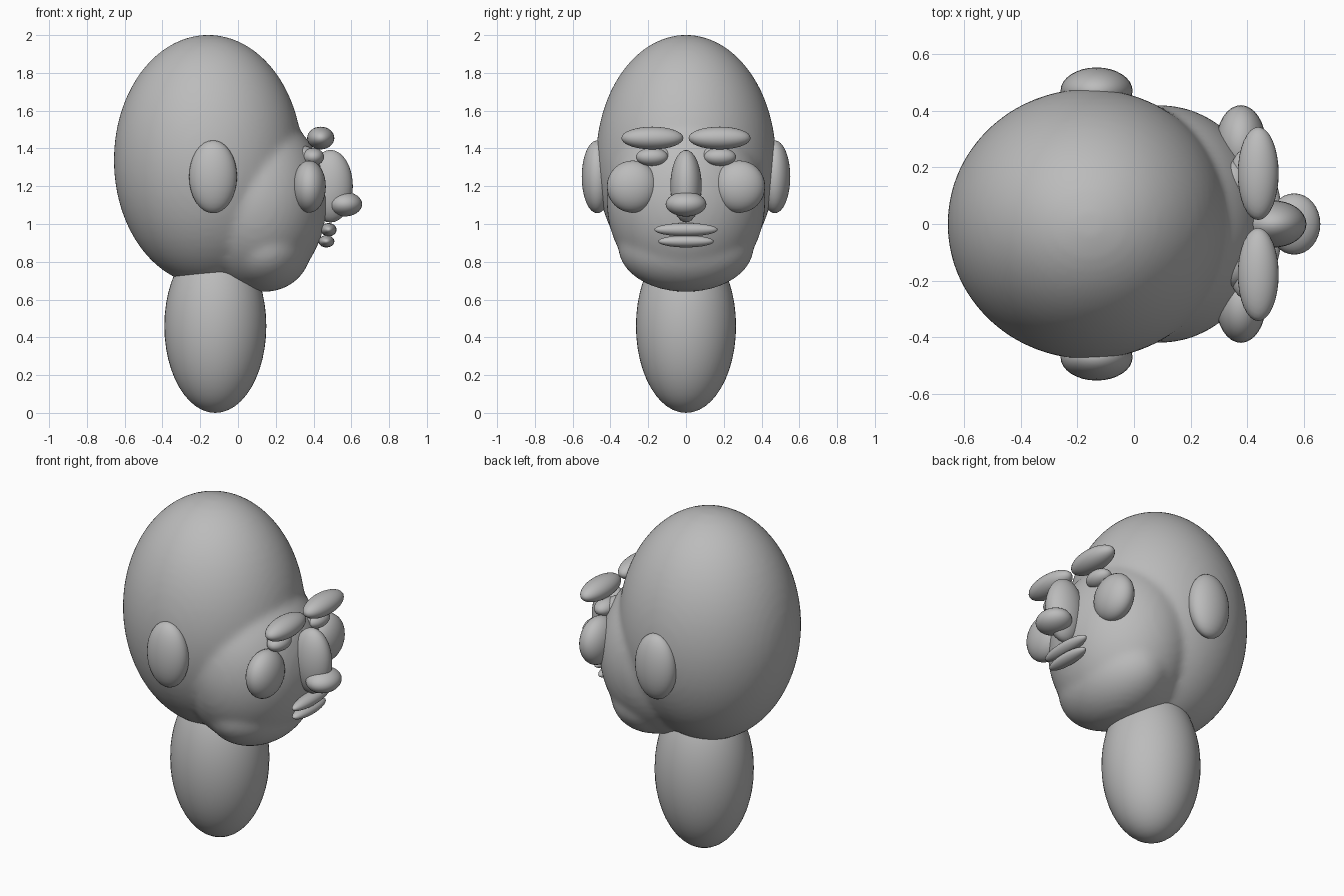
import bpy

# Remove the default cube
cube = bpy.data.objects.get("Cube")
if cube:
    bpy.data.objects.remove(cube, do_unlink=True)

clay = bpy.data.materials.new("grey_clay")
clay.use_nodes = True
clay.diffuse_color = (0.5, 0.5, 0.5, 1)
clay.node_tree.nodes["Principled BSDF"].inputs["Base Color"].default_value = (0.5, 0.5, 0.5, 1)


def ellipsoid(name, centre, radii, segments=32):
    """Smooth ellipsoid with its size baked into the mesh."""
    bpy.ops.mesh.primitive_uv_sphere_add(segments=segments, ring_count=segments // 2,
                                         radius=1, location=centre)
    obj = bpy.context.object
    obj.name = name
    obj.scale = radii
    bpy.ops.object.transform_apply(location=False, rotation=False, scale=True)
    bpy.ops.object.shade_smooth()
    obj.data.materials.append(clay)
    return obj


def pair(name, centre, radii):
    """Left and right copies; the face looks along +x, so its left is +y."""
    x, y, z = centre
    ellipsoid("left_" + name, (x, y, z), radii)
    ellipsoid("right_" + name, (x, -y, z), radii)


# Head: skull, face and jaw fused into one softly blended skin
masses = [
    ellipsoid("head", (-0.158, 0, 1.338), (0.5, 0.477, 0.664), 64),
    ellipsoid("face_mass", (0.09, 0, 1.12), (0.38, 0.42, 0.48), 64),
    ellipsoid("jaw_mass", (0.14, 0, 0.88), (0.25, 0.36, 0.24), 64),
]
bpy.ops.object.select_all(action="DESELECT")
for mass in masses:
    mass.select_set(True)
head = masses[0]
bpy.context.view_layer.objects.active = head
bpy.ops.object.join()
remesh = head.modifiers.new("fuse", "REMESH")
remesh.mode = "VOXEL"
remesh.voxel_size = 0.02
remesh.use_smooth_shade = True
blend = head.modifiers.new("blend", "SMOOTH")
blend.factor = 0.5
blend.iterations = 8

# Neck
ellipsoid("neck", (-0.12, 0, 0.46), (0.27, 0.265, 0.46), 48)

# Paired features
pair("ear", (-0.132, 0.47, 1.25), (0.127, 0.082, 0.193))
pair("eyebrow", (0.438, 0.178, 1.455), (0.072, 0.164, 0.06))
pair("eyeball", (0.34, 0.14, 1.345), (0.08, 0.085, 0.07))
pair("eyelid", (0.398, 0.18, 1.355), (0.057, 0.085, 0.047))
pair("cheek", (0.377, 0.282, 1.198), (0.088, 0.137, 0.138))

# Nose and mouth
ellipsoid("nose_bridge", (0.49, 0, 1.2), (0.118, 0.083, 0.192))
ellipsoid("nose_tip", (0.565, 0, 1.105), (0.092, 0.108, 0.065))
ellipsoid("upper_lip", (0.48, 0, 0.97), (0.042, 0.168, 0.035))
ellipsoid("lower_lip", (0.468, 0, 0.908), (0.042, 0.147, 0.032))
